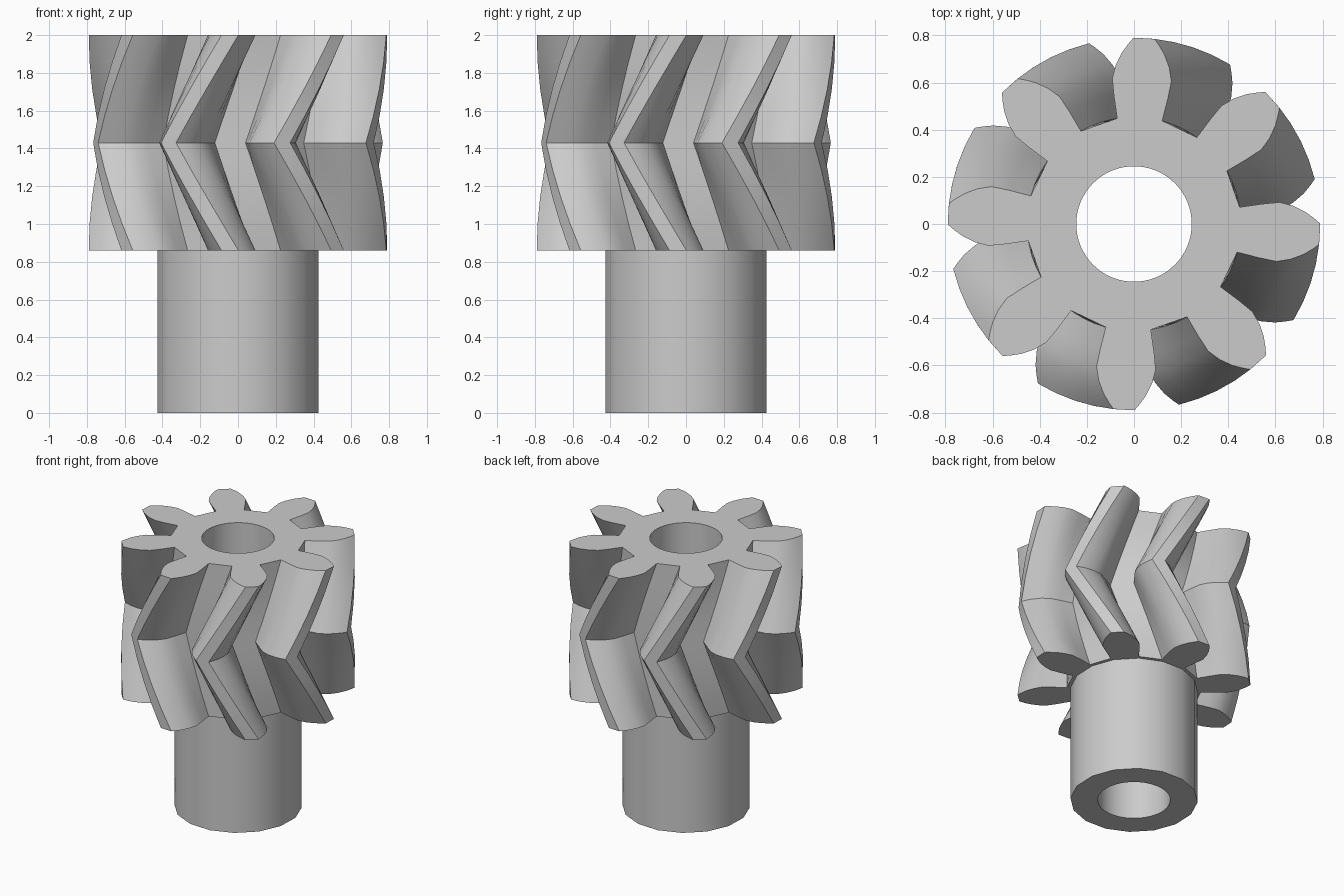
import bpy, bmesh
from math import radians, sin, cos, pi

if "Cube" in bpy.data.objects:
    bpy.data.objects.remove(bpy.data.objects["Cube"], do_unlink=True)

TEETH = 8
BORE, SHAFT = 0.245, 0.431
Z_BASE, Z_MID, Z_TOP = 0.86, 1.43, 2.0
TWIST = 24.7          # degrees of lag at the middle ridge
STEPS = 4             # slices per half of the gear

steel = bpy.data.materials.new("grey_steel")
steel.use_nodes = True
grey = (0.6, 0.6, 0.6, 1)
steel.diffuse_color = grey
steel.node_tree.nodes["Principled BSDF"].inputs["Base Color"].default_value = grey


def circle(radius, count, start=0.0):
    return [(radius, start + 360 * i / count) for i in range(count)]


def tooth_outline():
    """Polar outline of all teeth, counter-clockwise."""
    flank = [(0.454, 12.15), (0.55, 12.0), (0.625, 11.6), (0.68, 9.6),
             (0.73, 7.1), (0.765, 4.9), (0.79, 3.25)]
    tooth = [(r, -a) for r, a in flank] + [(r, a) for r, a in reversed(flank)]
    return [(r, a + 86.9 + 360 * k / TEETH) for k in range(TEETH) for r, a in tooth]


def add_ring(bm, outline, z, turn=0.0):
    return [bm.verts.new((r * cos(radians(a + turn)), r * sin(radians(a + turn)), z))
            for r, a in outline]


def add_wall(bm, low, high):
    n = len(low)
    for i in range(n):
        j = (i + 1) % n
        bm.faces.new((low[i], low[j], high[j], high[i]))


def bored_solid(name, outline, levels):
    """Stack an outline through (z, turn) levels and drill a bore through it."""
    bm = bmesh.new()
    outer = [add_ring(bm, outline, z, t) for z, t in levels]
    inner = [add_ring(bm, circle(BORE, 64), z) for z in (levels[0][0], levels[-1][0])]
    for low, high in zip(outer, outer[1:]):
        add_wall(bm, low, high)
    add_wall(bm, inner[1], inner[0])
    # flat end faces with a hole
    for rings in ((outer[0], inner[0]), (outer[-1], inner[1])):
        edges = [bm.edges.get((ring[i - 1], ring[i]))
                 for ring in rings for i in range(len(ring))]
        bmesh.ops.triangle_fill(bm, edges=edges, use_beauty=True)
    bmesh.ops.recalc_face_normals(bm, faces=bm.faces[:])
    mesh = bpy.data.meshes.new(name)
    bm.to_mesh(mesh)
    bm.free()
    mesh.materials.append(steel)
    obj = bpy.data.objects.new(name, mesh)
    bpy.context.collection.objects.link(obj)
    bpy.ops.object.select_all(action='DESELECT')
    obj.select_set(True)
    bpy.context.view_layer.objects.active = obj
    bpy.ops.object.shade_smooth_by_angle(angle=radians(30))
    return obj


# Herringbone gear: twist runs one way up to the ridge, then back
gear_levels = []
for i in range(2 * STEPS + 1):
    f = i / (2 * STEPS)
    gear_levels.append((Z_BASE + (Z_TOP - Z_BASE) * f, -TWIST * (1 - abs(2 * f - 1))))
bored_solid("herringbone_gear", tooth_outline(), gear_levels)

# Hollow shaft below the gear
bored_solid("hollow_shaft", circle(SHAFT, 16, 9.1), [(0.0, 0.0), (Z_BASE, 0.0)])
